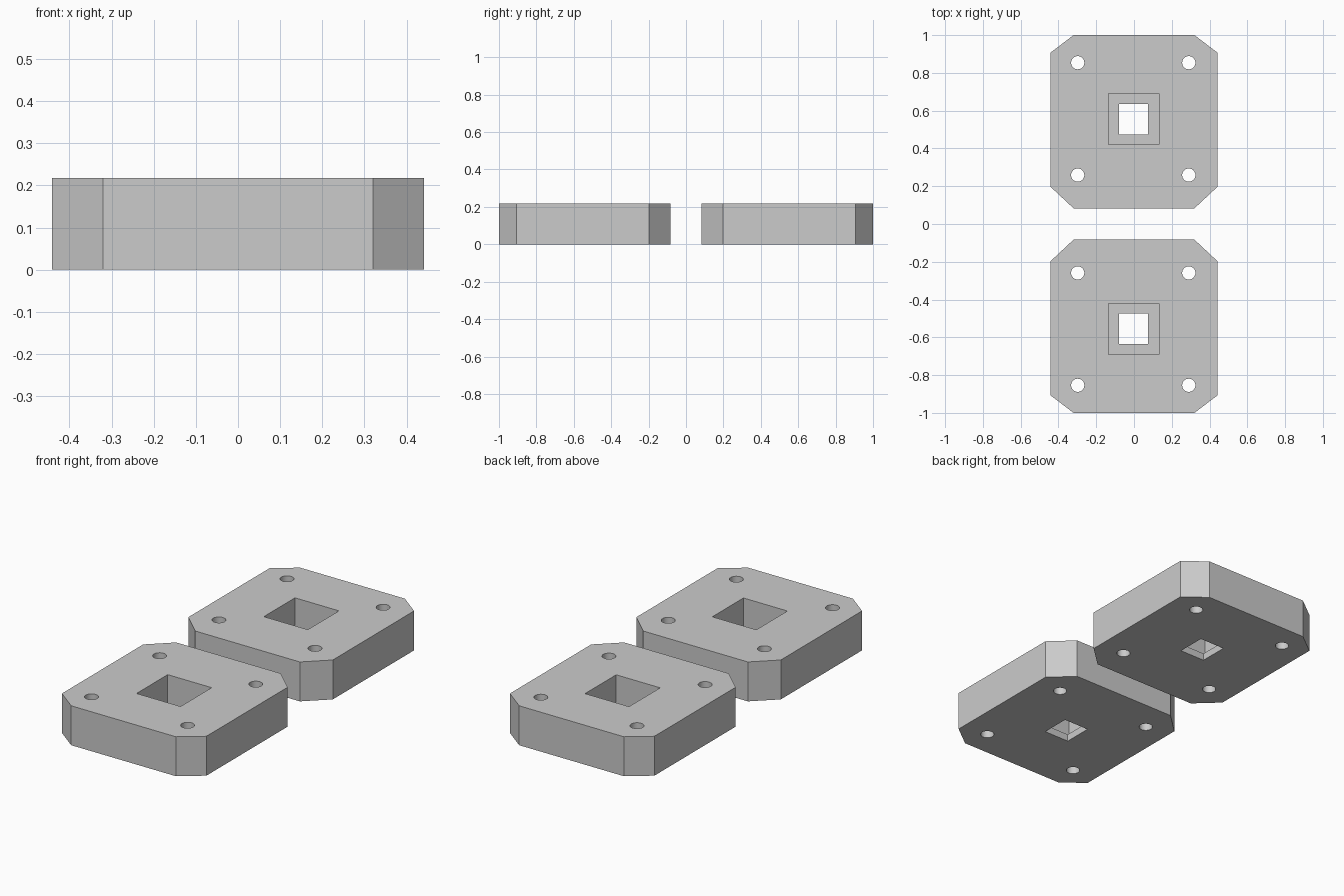
import bpy, bmesh, math

if "Cube" in bpy.data.objects:
    bpy.data.objects.remove(bpy.data.objects["Cube"])

H = 0.218          # plate thickness
LEDGE = 0.04       # height of the step inside the square pocket


def prism(name, pts, z0, z1):
    """Extrude a 2D outline from z0 to z1."""
    bm = bmesh.new()
    face = bm.faces.new([bm.verts.new((x, y, z0)) for x, y in pts])
    ext = bmesh.ops.extrude_face_region(bm, geom=[face])
    for v in ext["geom"]:
        if isinstance(v, bmesh.types.BMVert):
            v.co.z = z1
    bmesh.ops.recalc_face_normals(bm, faces=bm.faces)
    mesh = bpy.data.meshes.new(name)
    bm.to_mesh(mesh)
    bm.free()
    ob = bpy.data.objects.new(name, mesh)
    bpy.context.collection.objects.link(ob)
    return ob


def rect(x0, x1, y0, y1):
    return [(x0, y0), (x1, y0), (x1, y1), (x0, y1)]


def circle(cx, cy, r, n=32):
    return [(cx + r * math.cos(2 * math.pi * i / n),
             cy + r * math.sin(2 * math.pi * i / n)) for i in range(n)]


def cut(target, cutter):
    cutter.hide_render = True
    bpy.context.view_layer.objects.active = target
    mod = target.modifiers.new("cut", 'BOOLEAN')
    mod.operation = 'DIFFERENCE'
    mod.solver = 'EXACT'
    mod.object = cutter
    bpy.ops.object.modifier_apply(modifier=mod.name)
    bpy.data.objects.remove(cutter)


def plate(name, s):
    def flip(pts):
        return [(x, s * y) for x, y in pts]

    # chamfered plate body
    outline = [(-0.32, 0.083), (0.32, 0.083), (0.442, 0.197), (0.442, 0.907),
               (0.32, 1.0), (-0.32, 1.0), (-0.442, 0.907), (-0.442, 0.197)]
    body = prism(name, flip(outline), 0, H)

    # stepped square pocket with a smaller through opening
    cut(body, prism("pocket_cutter", flip(rect(-0.136, 0.133, 0.42, 0.692)), LEDGE, H + 0.1))
    cut(body, prism("opening_cutter", flip(rect(-0.079, 0.075, 0.474, 0.636)), -0.1, H + 0.1))

    # four bolt holes
    for x in (-0.298, 0.29):
        for y in (0.259, 0.854):
            cut(body, prism("bolt_cutter", flip(circle(x, y, 0.035)), -0.1, H + 0.1))

    # smooth hole walls, crisp edges
    bpy.ops.object.select_all(action='DESELECT')
    body.select_set(True)
    bpy.context.view_layer.objects.active = body
    bpy.ops.object.shade_smooth_by_angle(angle=math.radians(25))


plate("back_plate", 1)
plate("front_plate", -1)
